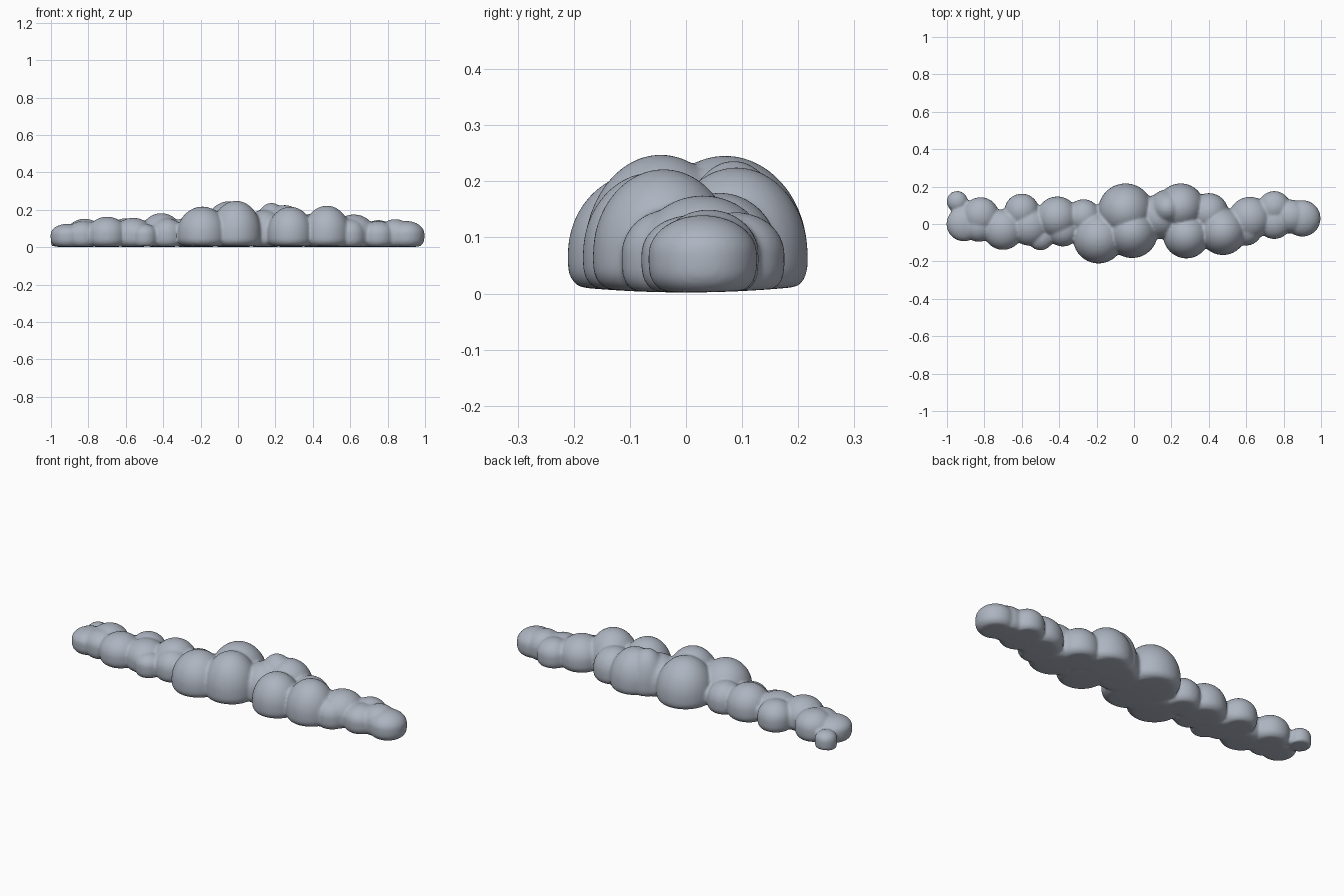
import bpy
import bmesh
from mathutils import Matrix

cube = bpy.data.objects.get("Cube")
if cube:
    bpy.data.objects.remove(cube, do_unlink=True)

# Soft blue-grey cloud colour
mat = bpy.data.materials.new("cloud_grey")
mat.use_nodes = True
colour = (0.42, 0.46, 0.53, 1)
mat.diffuse_color = colour
bsdf = mat.node_tree.nodes["Principled BSDF"]
bsdf.inputs["Base Color"].default_value = colour
bsdf.inputs["Roughness"].default_value = 0.8

# Puffs: x, y, radius, top height
puffs = [
    (-.945, .12, .056, .1), (-.91, 0, .092, .125), (-.82, .045, .098, .152),
    (-.83, -.01, .085, .14), (-.7, -.03, .108, .163), (-.6, .07, .092, .155),
    (-.56, -.01, .105, .157), (-.5, -.07, .07, .125), (-.41, .035, .112, .182),
    (-.38, -.03, .09, .155), (-.27, .04, .092, .16), (-.19, -.075, .136, .217),
    (-.045, .07, .147, .246), (-.01, -.045, .137, .248), (.14, .04, .12, .2),
    (.18, .085, .1, .237), (.25, .09, .127, .225), (.28, -.06, .124, .216),
    (.4, .06, .105, .18), (.475, -.04, .126, .222), (.62, .03, .115, .175),
    (.6, -.03, .085, .15), (.75, .09, .086, .145), (.75, .01, .09, .14),
    (.84, .04, .09, .15), (.9, .03, .097, .14),
]

# Flattened ellipsoids, squared off into a gently bowed underside
bm = bmesh.new()
for x, y, r, top in puffs:
    middle = .07 if top > .11 else .055
    place = Matrix.Translation((x, y, middle)) @ Matrix.Diagonal((r, r, top - middle, 1))
    made = bmesh.ops.create_icosphere(bm, subdivisions=4, radius=1, matrix=place)
    for v in made["verts"]:
        if v.co.z < middle:
            # Lower half bulges down steeply like a cushion
            depth = (middle - v.co.z) / (top - middle)
            side = (1 - depth ** 4) ** .5 if depth < 1 else 0
            flat = max(1e-4, 1 - depth * depth) ** .5
            v.co.x = x + (v.co.x - x) * min(side / flat, 1.4)
            v.co.y = y + (v.co.y - y) * min(side / flat, 1.4)
            v.co.z = middle - depth * .08
        v.co.z = max(v.co.z, .002 + .25 * v.co.y ** 2)

mesh = bpy.data.meshes.new("cloud")
bm.to_mesh(mesh)
bm.free()
mesh.materials.append(mat)
cloud = bpy.data.objects.new("cloud", mesh)
bpy.context.collection.objects.link(cloud)

# Fuse the puffs and soften the creases between them
fuse = cloud.modifiers.new("fuse", "REMESH")
fuse.mode = "VOXEL"
fuse.voxel_size = .008
fuse.use_smooth_shade = True
soften = cloud.modifiers.new("soften", "SMOOTH")
soften.factor = .5
soften.iterations = 4
